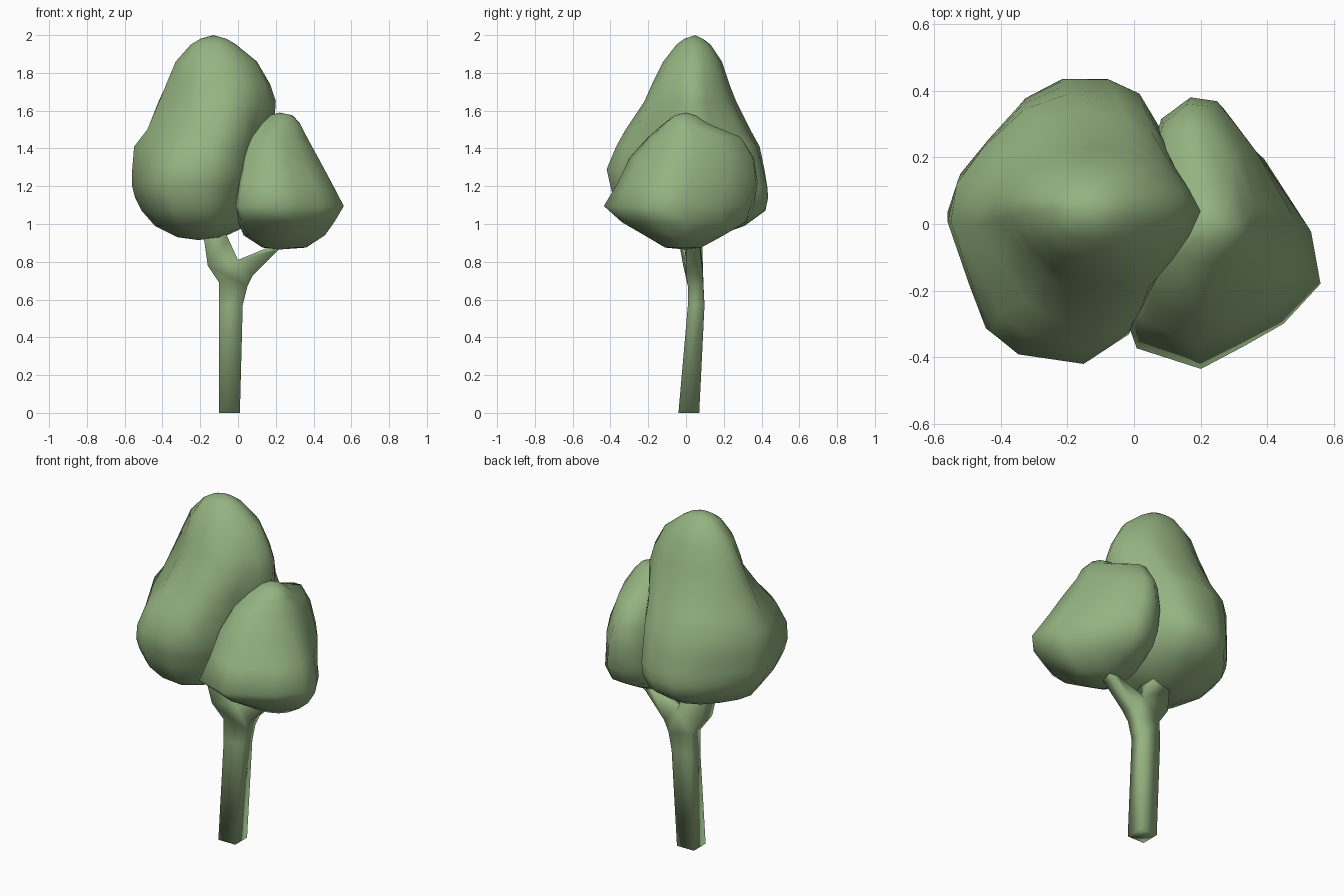
import bpy, bmesh, math

if "Cube" in bpy.data.objects:
    bpy.data.objects.remove(bpy.data.objects["Cube"])

green = bpy.data.materials.new("green")
green.diffuse_color = (0.30, 0.45, 0.22, 1)
green.use_nodes = True
green.node_tree.nodes["Principled BSDF"].inputs["Base Color"].default_value = green.diffuse_color


def finish(name, bm, angle):
    bmesh.ops.recalc_face_normals(bm, faces=bm.faces)
    me = bpy.data.meshes.new(name)
    bm.to_mesh(me)
    bm.free()
    me.materials.append(green)
    ob = bpy.data.objects.new(name, me)
    bpy.context.collection.objects.link(ob)
    bpy.ops.object.select_all(action='DESELECT')
    ob.select_set(True)
    bpy.context.view_layer.objects.active = ob
    bpy.ops.object.shade_smooth_by_angle(angle=math.radians(angle))
    return ob


def skin(bm, rings, tips):
    """Bridge rings of equal size, close the ends with a fan to each tip point."""
    loops = [[bm.verts.new(p) for p in ring] for ring in rings]
    n = len(loops[0])
    for a, b in zip(loops, loops[1:]):
        for i in range(n):
            j = (i + 1) % n
            bm.faces.new((a[i], a[j], b[j], b[i]))
    for loop, tip in ((loops[0], tips[0]), (loops[-1], tips[1])):
        t = bm.verts.new(tip)
        for i in range(n):
            bm.faces.new((loop[i], loop[(i + 1) % n], t))


def unit_box(pts):
    xs, ys = [p[0] for p in pts], [p[1] for p in pts]
    fit = lambda v, s: 2 * (v - min(s)) / (max(s) - min(s)) - 1
    return [(fit(x, xs), fit(y, ys)) for x, y in pts]


def crown(name, outline, levels, bottom, top):
    """Each level: z, x min, x max, y min, y max, roundness of the plan outline,
    and optionally a hollow at the front left with a bulge at the back left."""
    base = unit_box(outline)
    rings = []
    for z, x0, x1, y0, y1, r, *lobe in levels:
        k = lobe[0] if lobe else 0
        mixed = []
        for x, y in base:
            d, t = math.hypot(x, y), math.atan2(y, x)
            f = (1 - r + r / d) * (1 + k * max(0, math.cos(t - math.radians(135))) ** 2
                                   - k * max(0, math.cos(t - math.radians(225))) ** 2)
            mixed.append((x * f, y * f))
        rings.append([((x0 + x1) / 2 + x * (x1 - x0) / 2,
                       (y0 + y1) / 2 + y * (y1 - y0) / 2, z) for x, y in unit_box(mixed)])
    bm = bmesh.new()
    skin(bm, rings, (bottom, top))
    return finish(name, bm, 120)


# tall crown on the left
crown("tall_crown",
      [(-.56, .03), (-.52, .15), (-.43, .26), (-.32, .38), (-.2, .44), (-.05, .44),
       (.04, .4), (.1, .3), (.15, .2), (.2, .08), (.13, -.05), (.06, -.16),
       (0, -.32), (-.14, -.42), (-.35, -.4), (-.44, -.33), (-.49, -.2)],
      [(.93, -.32, -.08, -.12, .14, .6),
       (.99, -.44, .05, -.29, .31, .3),
       (1.07, -.51, .11, -.36, .42, .1),
       (1.14, -.545, .15, -.385, .435, 0),
       (1.20, -.56, .17, -.40, .43, 0),
       (1.29, -.56, .18, -.42, .415, 0, .05),
       (1.41, -.55, .19, -.37, .39, 0, .12),
       (1.50, -.48, .19, -.32, .34, .1, .18),
       (1.65, -.42, .20, -.22, .265, .4, .2),
       (1.74, -.38, .17, -.18, .23, .5, .15),
       (1.86, -.33, .10, -.12, .19, .7, .1),
       (1.95, -.25, -.01, -.05, .13, .9),
       (1.98, -.20, -.06, -.01, .09, 1)],
      (-.21, .01, .915), (-.13, .05, 2.0))

# short crown on the right
crown("short_crown",
      [(.05, .16), (.09, .31), (.19, .38), (.28, .36), (.40, .18), (.53, -.01), (.56, -.17),
       (.45, -.29), (.33, -.36), (.21, -.43), (.02, -.37), (0, -.31), (.0, -.08)],
      [(.875, .13, .36, -.11, .08, .8),
       (.94, .03, .46, -.22, .20, .6),
       (1.01, .0, .51, -.34, .32, .4),
       (1.095, -.015, .56, -.435, .36, .05),
       (1.22, 0, .495, -.36, .38, .2),
       (1.35, .02, .425, -.30, .36, .3),
       (1.46, .05, .365, -.20, .29, .5),
       (1.53, .11, .33, -.12, .12, .7),
       (1.575, .17, .29, -.06, .05, 1)],
      (.22, 0, .865), (.22, 0, 1.59))

# forked trunk: front profile (x, z, y front, y back) split into panels, given thickness
profile = [(-.10, 0, -.04, .07), (.01, 0, -.04, .07),
           (-.10, .57, .01, .098), (.025, .57, .01, .098),
           (-.10, .69, .01, .092), (.05, .67, .01, .092),
           (-.16, .78, -.015, .09), (0, .81, -.01, .085), (.08, .73, .0, .09),
           (-.18, .92, -.04, .08), (-.055, .93, -.03, .09),
           (.17, .88, .0, .075), (.21, .86, .0, .075),
           (-.17, 1.0, -.03, .07), (-.09, 1.0, -.03, .07),
           (.24, .93, .01, .07), (.27, .90, .01, .07)]
panels = [(0, 1, 3, 2), (2, 3, 5, 4), (4, 5, 8, 7, 6), (6, 7, 10, 9),
          (7, 8, 12, 11), (9, 10, 14, 13), (11, 12, 16, 15)]
bm = bmesh.new()
front = [bm.verts.new((x, a, z)) for x, z, a, b in profile]
back = [bm.verts.new((x, b, z)) for x, z, a, b in profile]
edges = {(p[i], p[(i + 1) % len(p)]) for p in panels for i in range(len(p))}
for p in panels:
    bm.faces.new([front[i] for i in p])
    bm.faces.new([back[i] for i in reversed(p)])
for i, j in edges:
    if (j, i) not in edges:  # outer edge of the profile
        bm.faces.new((front[i], front[j], back[j], back[i]))
finish("forked_trunk", bm, 100)
